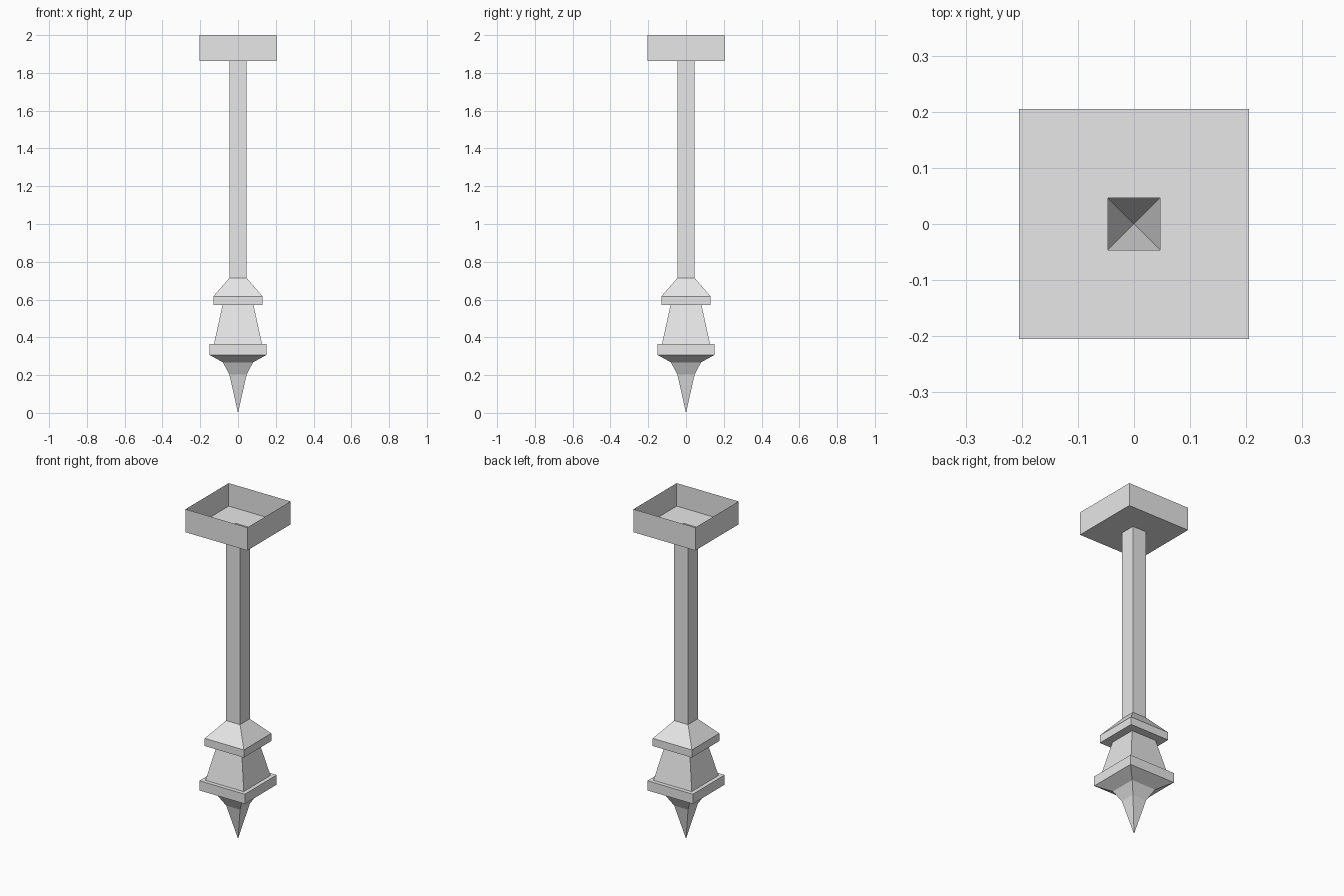
import bpy
import bmesh

cube = bpy.data.objects.get("Cube")
if cube:
    bpy.data.objects.remove(cube, do_unlink=True)

# Single plain grey
grey = bpy.data.materials.new("light_grey")
grey.use_nodes = True
colour = (0.8, 0.8, 0.8, 1)
grey.diffuse_color = colour
grey.node_tree.nodes["Principled BSDF"].inputs["Base Color"].default_value = colour

CORNERS = [(-1, -1), (1, -1), (1, 1), (-1, 1)]


def square_shell(name, profile):
    """Open hollow shell: square rings of (half width, height), bottom to top."""
    bm = bmesh.new()
    rings = [[bm.verts.new((cx * half, cy * half, z)) for cx, cy in CORNERS]
             for half, z in profile]
    for low, high in zip(rings, rings[1:]):
        for i in range(4):
            j = (i + 1) % 4
            bm.faces.new((low[i], low[j], high[j], high[i]))
    # Collapse a zero-width ring into a point
    bmesh.ops.remove_doubles(bm, verts=bm.verts[:], dist=1e-5)
    mesh = bpy.data.meshes.new(name)
    bm.to_mesh(mesh)
    bm.free()
    mesh.materials.append(grey)
    obj = bpy.data.objects.new(name, mesh)
    bpy.context.collection.objects.link(obj)
    return obj


SHAFT = 0.046      # half width shared by the shaft and the spike
LANTERN_TOP = 0.082
LANTERN_FOOT = 0.127
BASE = 0.151
TRAY = 0.205

# Pointed spike and its flared collar
square_shell("spike", [(0, 0), (SHAFT, 0.204)])
square_shell("flared_collar", [(SHAFT, 0.204), (0.08, 0.268), (BASE, 0.307)])

# Base band with a narrow ledge on top
square_shell("base_band", [(BASE, 0.307), (BASE, 0.365), (LANTERN_FOOT, 0.365)])

# Tapered body
square_shell("tapered_body", [(LANTERN_FOOT, 0.365), (LANTERN_TOP, 0.571)])

# Overhanging band and sloped roof
square_shell("upper_band", [(LANTERN_TOP, 0.571), (0.13, 0.571), (0.13, 0.617)])
square_shell("sloped_roof", [(0.13, 0.617), (SHAFT, 0.714)])

# Long hollow shaft
square_shell("shaft", [(SHAFT, 0.714), (SHAFT, 1.862)])

# Open tray, its floor pierced by the shaft
square_shell("tray", [(SHAFT, 1.862), (TRAY, 1.862), (TRAY, 2)])
